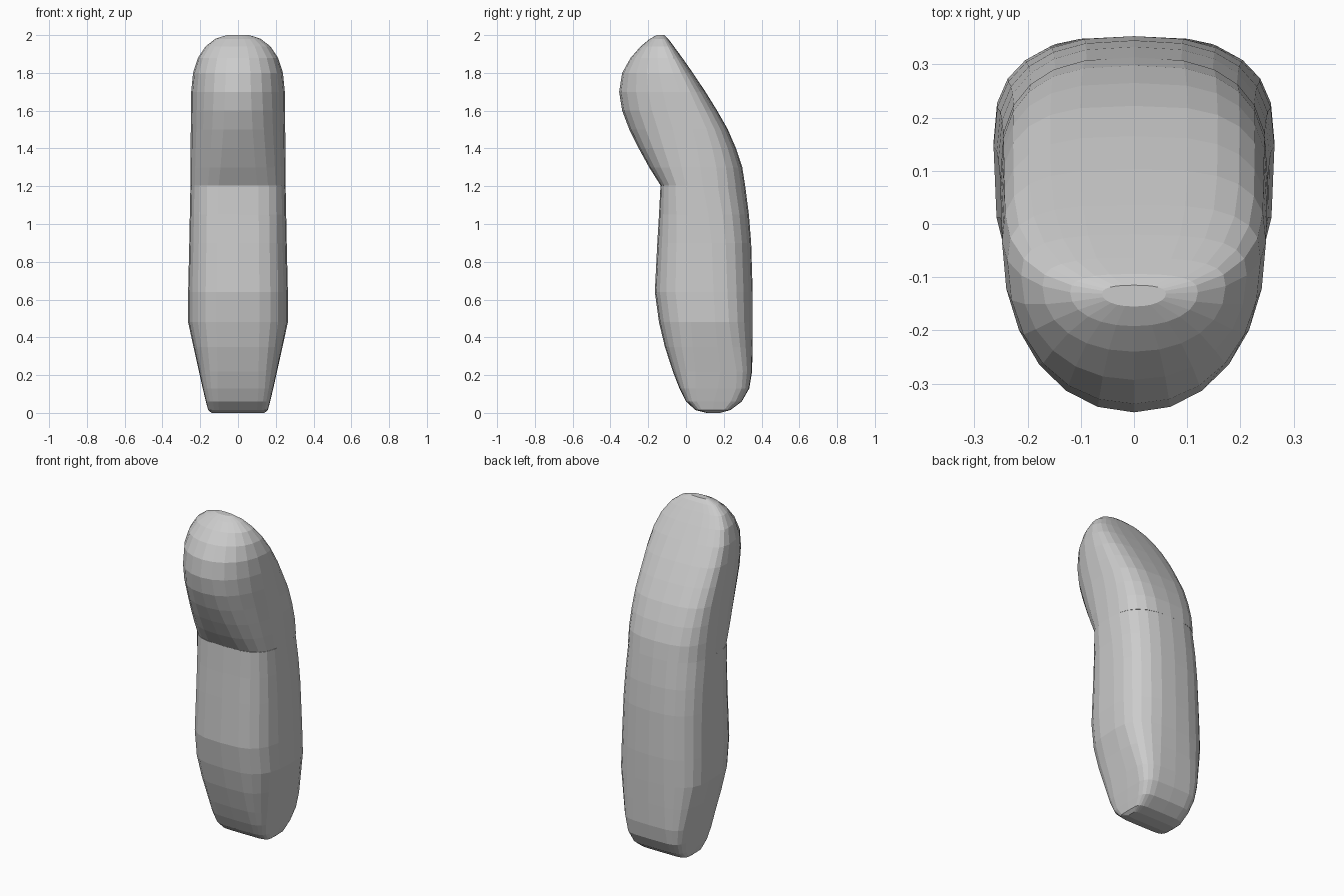
import bpy, bmesh, math

SIDES = 24


def power(v, n):
    return math.copysign(abs(v) ** (2 / n), v)


def loft(name, rings):
    """Ring: z, front y, back y, half width, widest point (0 front..1 back),
    squareness of the front half, squareness of the back half."""
    bm = bmesh.new()
    loops = []
    for z, front, back, half, mid, nf, nb in rings:
        centre = front + (back - front) * mid
        loop = []
        for i in range(SIDES):
            a = 2 * math.pi * i / SIDES
            c, s = math.cos(a), math.sin(a)
            n, depth = (nb, back - centre) if s > 0 else (nf, centre - front)
            loop.append(bm.verts.new((half * power(c, n), centre + depth * power(s, n), z)))
        loops.append(loop)
    for low, high in zip(loops, loops[1:]):
        for i in range(SIDES):
            j = (i + 1) % SIDES
            bm.faces.new((low[i], low[j], high[j], high[i]))
    bm.faces.new(loops[0][::-1])
    bm.faces.new(loops[-1])
    bmesh.ops.recalc_face_normals(bm, faces=bm.faces)
    mesh = bpy.data.meshes.new(name)
    bm.to_mesh(mesh)
    bm.free()
    obj = bpy.data.objects.new(name, mesh)
    bpy.context.collection.objects.link(obj)
    return obj


# Straight lower segment, narrowing to a rounded wedge at the base
loft("lower_segment", [
    (0.00, 0.11, 0.18, 0.14, 0.5, 7, 7),
    (0.015, 0.05, 0.235, 0.158, 0.5, 6, 6),
    (0.06, 0.00, 0.295, 0.17, 0.5, 5.5, 5.5),
    (0.13, -0.035, 0.335, 0.187, 0.55, 5, 5),
    (0.22, -0.07, 0.35, 0.207, 0.6, 4.2, 4),
    (0.35, -0.112, 0.352, 0.236, 0.6, 3.6, 3.2),
    (0.48, -0.143, 0.353, 0.264, 0.6, 3.2, 2.7),
    (0.64, -0.165, 0.353, 0.264, 0.6, 3.2, 2.6),
    (0.90, -0.152, 0.345, 0.258, 0.58, 3.2, 2.6),
    (1.05, -0.143, 0.333, 0.255, 0.55, 3.2, 2.6),
    (1.205, -0.135, 0.313, 0.252, 0.5, 3.2, 2.6),
])

# Forward-leaning upper segment with a domed front and flatter back
loft("upper_segment", [
    (1.205, -0.135, 0.313, 0.252, 0.5, 3.0, 2.7),
    (1.30, -0.195, 0.298, 0.252, 0.55, 2.7, 2.8),
    (1.40, -0.25, 0.265, 0.251, 0.6, 2.5, 2.9),
    (1.50, -0.30, 0.222, 0.25, 0.64, 2.3, 3.0),
    (1.60, -0.338, 0.165, 0.249, 0.67, 2.2, 3.0),
    (1.70, -0.354, 0.103, 0.248, 0.7, 2.1, 3.0),
    (1.80, -0.338, 0.036, 0.238, 0.72, 2.1, 3.0),
    (1.88, -0.293, -0.02, 0.212, 0.72, 2.1, 3.0),
    (1.94, -0.24, -0.064, 0.172, 0.7, 2.1, 3.0),
    (1.98, -0.192, -0.094, 0.12, 0.65, 2.1, 2.8),
    (2.00, -0.155, -0.115, 0.06, 0.6, 2.1, 2.5),
])
